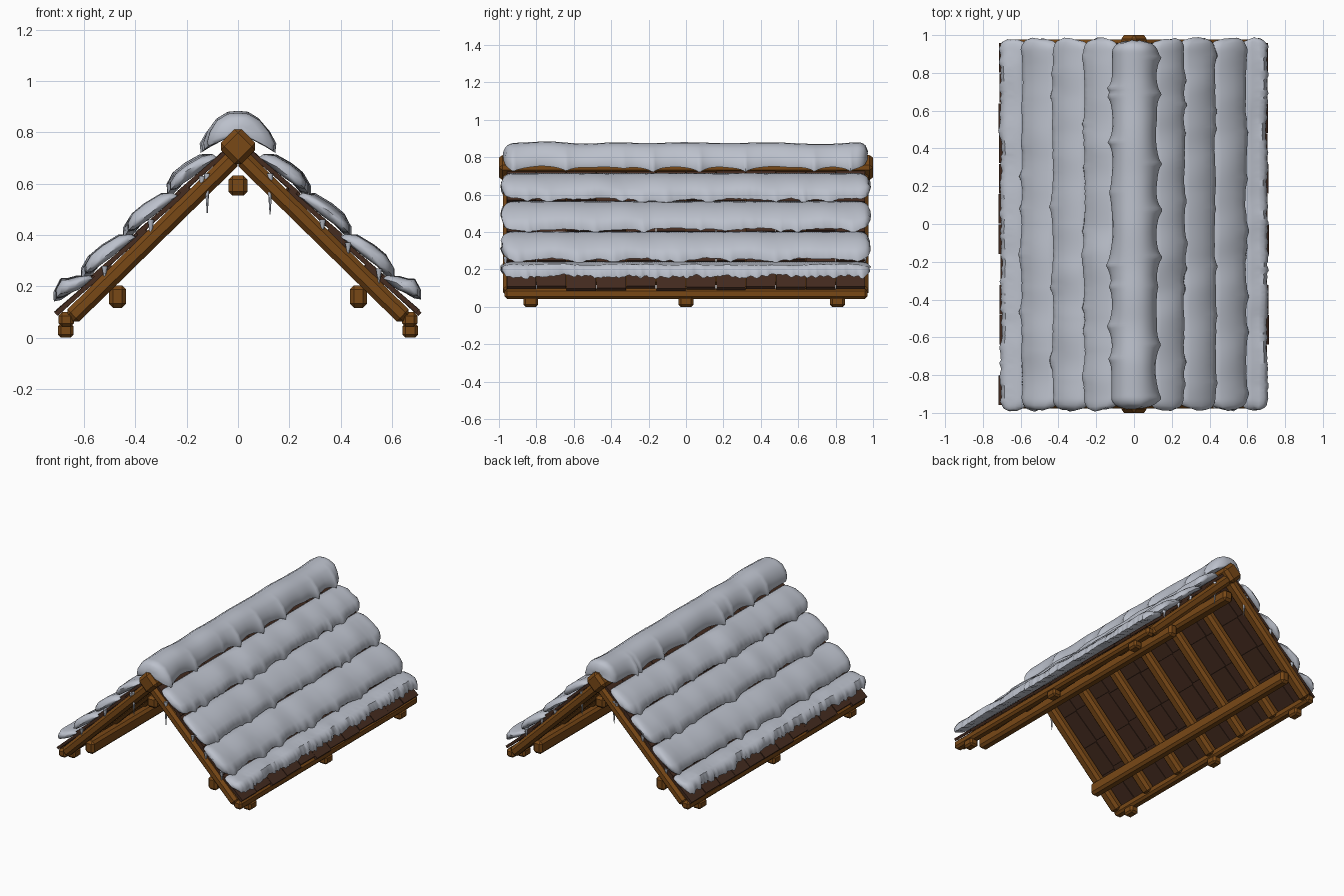
import bpy, bmesh, math, random
from mathutils import Matrix, Vector, noise

random.seed(4)
if "Cube" in bpy.data.objects:
    bpy.data.objects.remove(bpy.data.objects["Cube"])

PITCH = math.atan(0.98)
APEX = 0.72
CO, SI = math.cos(PITCH), math.sin(PITCH)


def material(name, rgb):
    m = bpy.data.materials.new(name)
    m.use_nodes = True
    m.diffuse_color = (*rgb, 1)
    m.node_tree.nodes["Principled BSDF"].inputs["Base Color"].default_value = (*rgb, 1)
    return m


WOOD = material("warm brown timber", (0.19, 0.065, 0.008))
TILE = material("dark brown shingle", (0.06, 0.025, 0.014))
SNOW = material("snow", (0.50, 0.53, 0.60))


def finish(name, bm, mat, bevel=0, smooth=False):
    bmesh.ops.recalc_face_normals(bm, faces=bm.faces)
    me = bpy.data.meshes.new(name)
    bm.to_mesh(me)
    bm.free()
    me.materials.append(mat)
    ob = bpy.data.objects.new(name, me)
    bpy.context.collection.objects.link(ob)
    if bevel:
        mod = ob.modifiers.new("chamfer", "BEVEL")
        mod.width, mod.segments = bevel, 1
    if smooth:
        bpy.ops.object.select_all(action="DESELECT")
        ob.select_set(True)
        bpy.context.view_layer.objects.active = ob
        bpy.ops.object.shade_smooth_by_angle(angle=math.radians(60))
    return ob


def slope(side, u, v):
    """Point on the roof: u down the slope, v out from it."""
    return side * (u * CO + v * SI), APEX - u * SI + v * CO


def box(bm, center, size, tilt=0):
    m = Matrix.Translation(center) @ Matrix.Rotation(tilt, 4, "Y") @ Matrix.Diagonal((*size, 1))
    bmesh.ops.create_cube(bm, size=1, matrix=m)


def beam(name, center, size, tilt=0, bevel=0.016):
    bm = bmesh.new()
    box(bm, center, size, tilt)
    finish(name, bm, WOOD, bevel)


# Timber frame
beam("ridge_beam", (0, 0, 0.745), (0.115, 2.0, 0.115), math.pi / 4, 0.02)
beam("under_ridge_purlin", (0, 0, 0.593), (0.075, 1.9, 0.078))
for side, label in ((1, "left"), (-1, "right")):
    beam(label + "_purlin", (side * 0.47, 0, 0.16), (0.068, 1.92, 0.088))
    beam(label + "_eave_beam", (side * 0.67, 0, 0.07), (0.06, 1.94, 0.058), 0, 0.014)
    for y in (-0.83, 0, 0.81):
        beam(label + "_eave_block", (side * 0.672, y, 0.028), (0.062, 0.08, 0.056), 0, 0.012)
    for i in range(7):
        x, z = slope(side, 0.47, -0.003)
        beam(label + "_rafter", (x, -0.94 + i * 0.313, z), (0.9, 0.075, 0.066),
             side * PITCH, 0.018)

# Overlapping shingle rows
for side, label in ((1, "left"), (-1, "right")):
    bm = bmesh.new()
    for end in (0.28, 0.51, 0.74, 0.94):
        for i in range(12):
            e = end + random.uniform(-0.012, 0.008)
            x, z = slope(side, e - 0.135, 0.042)
            box(bm, (x, -0.88 + i * 0.16, z), (0.27, 0.156, 0.018),
                side * (PITCH - 0.05 + random.uniform(-0.015, 0.015)))
    finish(label + "_shingles", bm, TILE)


# Snow
def drips(count):
    """Random rounded drips as a function of y."""
    peaks = [(-0.95 + 1.9 * (i + random.random()) / count, random.uniform(0.015, 0.05),
              random.uniform(0.025, 0.05)) for i in range(count)]
    return lambda y: max(a * math.exp(-abs(y - p) / w) for p, a, w in peaks)


def wobble(y, seed, freq):
    return noise.noise(Vector((y * freq, seed, 0.5)))


def loft(name, ring_at, steps=170, y0=-0.985, y1=0.98, rough=0.015):
    """Closed section swept along y with rounded, uneven ends."""
    bm = bmesh.new()
    rings = []
    for i in range(steps + 1):
        t = i / steps
        y = y0 + (y1 - y0) * t
        pts = ring_at(y)
        cx = sum(p[0] for p in pts) / len(pts)
        cz = sum(p[1] for p in pts) / len(pts)
        edge = min(t, 1 - t) * steps
        k = math.sqrt(1 - (1 - min(1, edge / 5)) ** 2) * 0.65 + 0.35
        fade = max(0, 1 - edge / 12)
        rings.append([bm.verts.new((cx + (x - cx) * k,
                                    y + fade * rough * noise.noise(Vector((x * 14, z * 14, y0))),
                                    cz + (z - cz) * k)) for x, z in pts])
    n = len(rings[0])
    for a, b in zip(rings, rings[1:]):
        for j in range(n):
            bm.faces.new((a[j], a[(j + 1) % n], b[(j + 1) % n], b[j]))
    bm.faces.new(rings[0])
    bm.faces.new(rings[-1])
    return finish(name, bm, SNOW, smooth=True)


def snow_row(label, side, start, end, index):
    seed = index * 3.7 + side
    hang = drips(9)
    ragged = 0.02 if index == 3 else 0.007
    lift = 0.012 if index == 3 else 0

    def ring(y):
        d = hang(y) * (0.4 if index == 3 else 0.8) + 0.01 * wobble(y, seed, 5)
        d += ragged * wobble(y, seed + 9, 45)
        h = 0.012 * wobble(y, seed, 6)
        mid = (start + end) / 2
        prof = [(start, 0.045), (start + 0.004, 0.066), (start + 0.04, 0.092 + h),
                (mid, 0.110 + h), (end - 0.055 + d * 0.3, 0.115 + h + lift),
                (end - 0.018 + d * 0.7, 0.104 + h / 2 + lift), (end + d, 0.083 + lift - d * 0.2),
                (end - 0.018 + d * 0.8, 0.070 + lift - d * 0.3), (end - 0.05, 0.064),
                (mid, 0.054)]
        return [slope(side, u, v) for u, v in prof]
    loft(f"{label}_snow_row", ring)


ROWS = [(0.07, 0.285), (0.285, 0.515), (0.515, 0.745), (0.745, 0.89)]
for side, label in ((1, "left"), (-1, "right")):
    for index, (start, end) in enumerate(ROWS):
        snow_row(label, side, start, end, index)

# Ridge snow cap: a dome with drips down both sides
hangs = {1: drips(8), -1: drips(8)}


def cap_ring(y):
    top = 0.878 + 0.014 * wobble(y, 2.2, 4)
    outer = {}
    for s in (1, -1):
        d = hangs[s](y) + 0.008 * wobble(y, s * 5, 8)
        outer[s] = [(s * 0.04, top - 0.004), (s * (0.082 + d * 0.1), top - 0.03),
                    (s * (0.108 + d * 0.4), top - 0.075), (s * (0.116 + d * 0.8), 0.765 - d * 0.2),
                    (s * (0.112 + d * 0.8), 0.75 - d * 0.7), (s * (0.09 + d * 0.3), 0.755 - d * 0.2)]
    return outer[-1][::-1] + [(0, top)] + outer[1] + [(0, 0.80)]


loft("ridge_snow_cap", cap_ring, y0=-0.975, y1=0.97)

# Icicles along both gables
for y in (-0.965, 0.955):
    for x, top, length in ((-0.12, 0.64, 0.155), (0.125, 0.64, 0.16), (-0.14, 0.63, 0.07),
                           (-0.34, 0.46, 0.07), (0.33, 0.46, 0.06), (0.55, 0.27, 0.06),
                           (0.43, 0.37, 0.05), (-0.52, 0.28, 0.05)):
        bm = bmesh.new()
        bmesh.ops.create_cone(bm, cap_ends=True, segments=7, radius1=0.002, radius2=0.013,
                              depth=length,
                              matrix=Matrix.Translation((x, y, top - length / 2)))
        finish("icicle", bm, SNOW, smooth=True)
